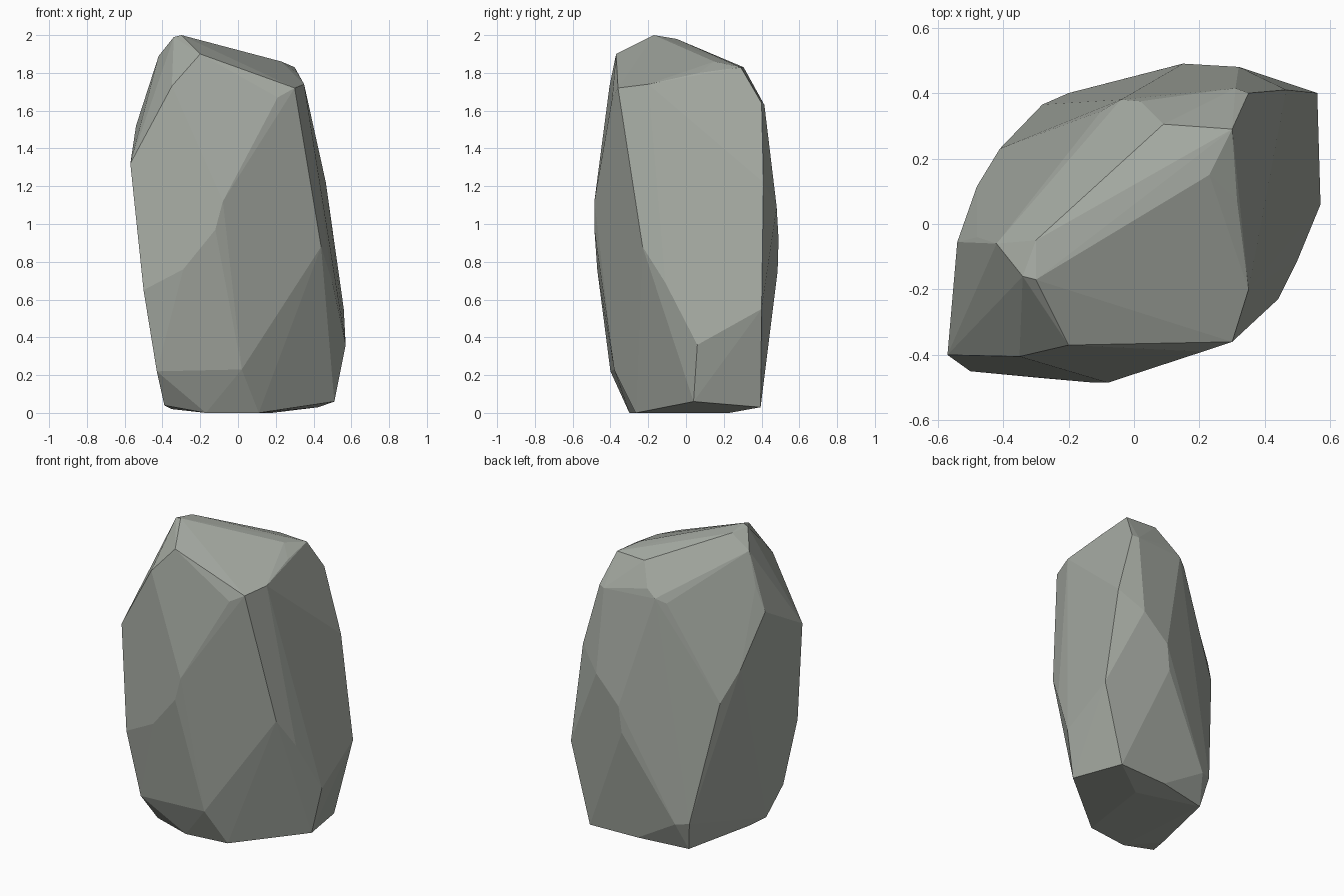
import bpy, bmesh

cube = bpy.data.objects.get("Cube")
if cube:
    bpy.data.objects.remove(cube, do_unlink=True)

# Stone colour
stone = bpy.data.materials.new("grey_green_stone")
stone.use_nodes = True
colour = (0.375, 0.40, 0.36, 1)
stone.diffuse_color = colour
stone.node_tree.nodes["Principled BSDF"].inputs["Base Color"].default_value = colour

# Corners of the chipped facets, grouped by region
crown = [(-.30, -.17, 2), (-.34, -.16, 1.99), (-.30, -.05, 1.98), (-.42, -.06, 1.89),
         (-.20, -.37, 1.9), (.23, .15, 1.86), (.30, .29, 1.83), (.09, .305, 1.83)]
shoulder = [(-.35, -.405, 1.73), (.30, -.36, 1.72), (.21, -.39, 1.67), (.35, -.2, 1.74),
            (.315, .07, 1.8), (.35, .4, 1.64), (.31, .415, 1.63), (.02, .375, 1.69),
            (-.04, .38, 1.64), (-.10, .345, 1.61), (-.48, -.04, 1.68)]
front_side = [(-.57, -.4, 1.32), (-.08, -.485, 1.12), (-.12, -.485, .97),
              (-.29, -.47, .76), (-.5, -.45, .65), (.44, -.23, .88), (.5, -.11, .69)]
back_side = [(-.54, -.055, 1.52), (-.48, .115, 1.19), (-.41, .23, .99), (.13, .485, .75),
             (.15, .49, .92), (.32, .48, 1.09), (.465, .41, 1.22), (.56, .4, .55),
             (.57, .06, .36)]
foot = [(-.43, -.4, .22), (.02, -.38, .23), (-.39, -.28, .04), (-.17, -.3, 0),
        (.11, -.265, 0), (.51, .04, .06), (.425, .395, .03), (.085, .38, .03),
        (.18, .23, 0), (-.245, .32, .02), (-.28, .365, .21), (-.2, .4, .2),
        (-.35, -.15, .02)]

# Wrap the corners in a faceted skin
bm = bmesh.new()
for corner in crown + shoulder + front_side + back_side + foot:
    bm.verts.new(corner)
hull = bmesh.ops.convex_hull(bm, input=bm.verts[:])
loose = {v for v in hull["geom_interior"] + hull["geom_unused"]
         if isinstance(v, bmesh.types.BMVert) and v.is_valid}
bmesh.ops.delete(bm, geom=list(loose), context='VERTS')

# Merge nearly flat neighbours into broad facets
bmesh.ops.dissolve_limit(bm, angle_limit=0.06, verts=bm.verts[:], edges=bm.edges[:])
bmesh.ops.recalc_face_normals(bm, faces=bm.faces[:])

mesh = bpy.data.meshes.new("rock")
bm.to_mesh(mesh)
bm.free()
mesh.materials.append(stone)
rock = bpy.data.objects.new("rock", mesh)
bpy.context.collection.objects.link(rock)
